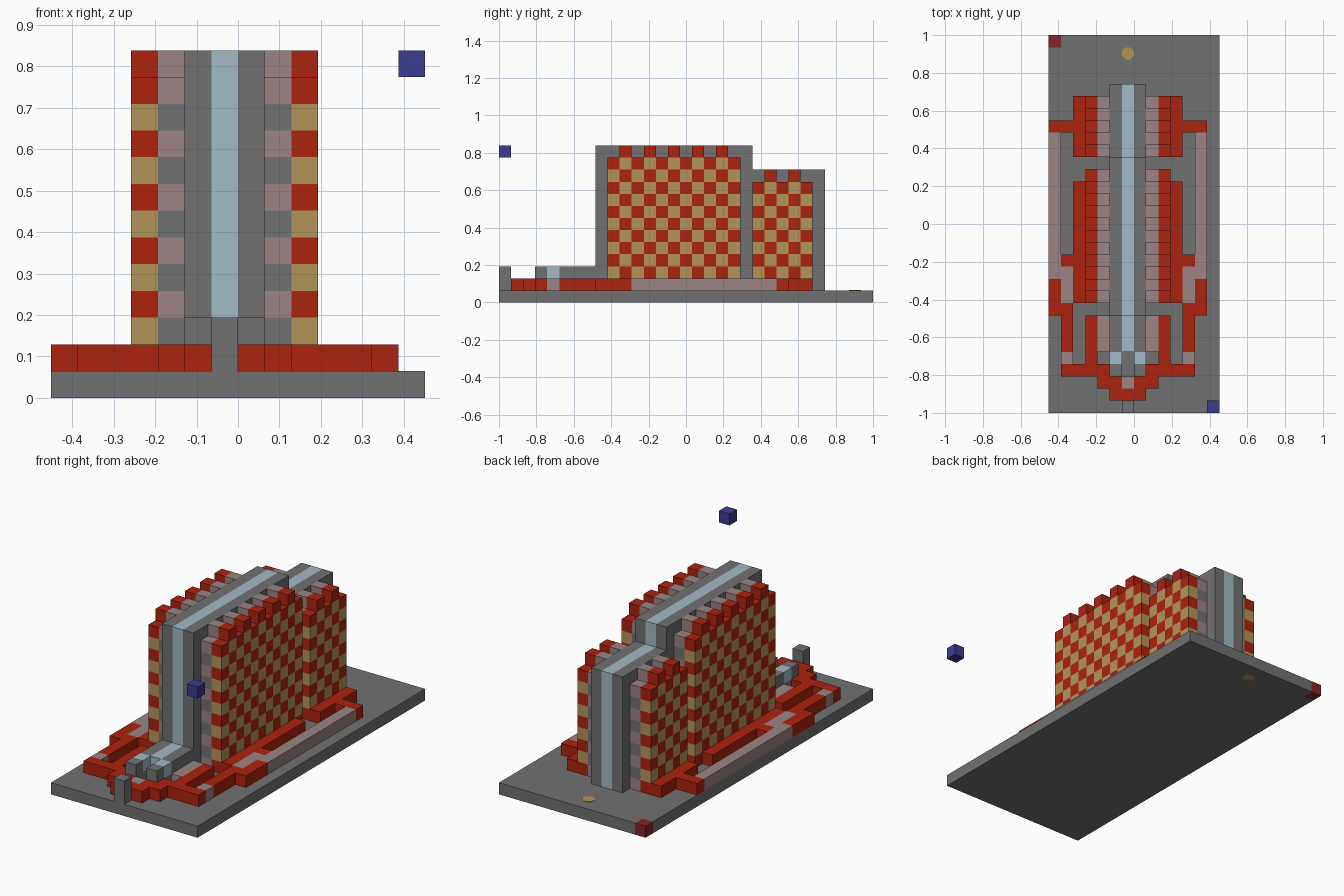
import bpy
import bmesh
from math import pi
from mathutils import Matrix, Vector

if "Cube" in bpy.data.objects:
    bpy.data.objects.remove(bpy.data.objects["Cube"], do_unlink=True)

U = 2 / 31                       # edge of one block
ORIGIN = Vector((-7 * U, -1, 0))
AXIS = 12                        # block column i mirrors to AXIS - i

COLOURS = {
    "stone_grey": (0.165, 0.165, 0.165),
    "brick_red": (0.413, 0.016, 0.0045),
    "sand": (0.456, 0.296, 0.102),
    "dusty_pink": (0.328, 0.231, 0.231),
    "pale_blue": (0.362, 0.497, 0.552),
    "deep_blue": (0.045, 0.045, 0.279),
    "dark_red": (0.238, 0.018, 0.018),
}


def make_material(name, rgb):
    mat = bpy.data.materials.new(name)
    mat.use_nodes = True
    mat.diffuse_color = (*rgb, 1)
    bsdf = next(n for n in mat.node_tree.nodes if n.type == "BSDF_PRINCIPLED")
    bsdf.inputs["Base Color"].default_value = (*rgb, 1)
    return mat


MATS = {n: make_material(n, c) for n, c in COLOURS.items()}


def finish(name, bm, colours):
    mesh = bpy.data.meshes.new(name)
    bmesh.ops.recalc_face_normals(bm, faces=bm.faces)
    bm.to_mesh(mesh)
    bm.free()
    for c in colours:
        mesh.materials.append(MATS[c])
    obj = bpy.data.objects.new(name, mesh)
    bpy.context.collection.objects.link(obj)
    return obj


def span(i0, i1, j0, j1, k0, k1):
    """All block cells in an inclusive range."""
    return {(i, j, k) for i in range(i0, i1 + 1)
            for j in range(j0, j1 + 1) for k in range(k0, k1 + 1)}


def blocks(name, cells, rule):
    """Outer skin of a set of blocks; rule gives the colour of each one."""
    pick = rule if callable(rule) else lambda i, j, k: rule
    colours = sorted({pick(*c) for c in cells})
    bm = bmesh.new()
    for cell in sorted(cells):
        for axis in range(3):
            for side in (0, 1):
                near = list(cell)
                near[axis] += 2 * side - 1
                if tuple(near) in cells:
                    continue
                corners = []
                for a, b in ((0, 0), (1, 0), (1, 1), (0, 1)):
                    p = Vector(cell)
                    p[axis] += side
                    p[(axis + 1) % 3] += a
                    p[(axis + 2) % 3] += b
                    corners.append(bm.verts.new(ORIGIN + p * U))
                if not side:
                    corners.reverse()
                bm.faces.new(corners).material_index = colours.index(pick(*cell))
    bmesh.ops.remove_doubles(bm, verts=bm.verts, dist=U / 100)
    return finish(name, bm, colours)


def both_sides(name, cells, rule):
    blocks("right_" + name, cells, rule)
    blocks("left_" + name, {(AXIS - i, j, k) for i, j, k in cells}, rule)


# Base slab with one dark corner block
blocks("base", span(0, 13, 0, 30, 0, 0),
       lambda i, j, k: "dark_red" if (i, j) == (0, 30) else "stone_grey")

# Small round inlay showing on the top and underside of the slab
bm = bmesh.new()
turn = Matrix.Rotation(pi / 8, 4, "Z")
for z in (0.001, U):
    place = Matrix.Translation(ORIGIN + Vector((6.5 * U, 29.5 * U, z)))
    bmesh.ops.create_cone(bm, cap_ends=True, segments=8, radius1=U * 0.53,
                          radius2=U * 0.53, depth=0.004, matrix=place @ turn)
finish("base_inlay", bm, ["sand"])

# Floating marker and front post
blocks("floating_marker", {(13, 0, 12)}, "deep_blue")
blocks("front_post", span(6, 6, 0, 0, 1, 2), "stone_grey")

# Tall central spine: stone sides around a blue core, lower at the back
blocks("spine", span(5, 7, 8, 20, 1, 12) | span(5, 7, 21, 26, 1, 10),
       lambda i, j, k: "pale_blue" if i == 6 else "stone_grey")

# Low channel in front of the spine, forking at its end
blocks("front_channel",
       span(5, 7, 5, 7, 1, 2) | span(5, 5, 3, 4, 1, 2) | span(7, 7, 3, 4, 1, 2),
       lambda i, j, k: "pale_blue" if k == 2 and (i == 6) != (j == 4)
       else "stone_grey")


# Chequered battlement walls, two layers per side
def wall_colour(i, j, k):
    outer = i in (3, 9)
    if k == 1 or (j + k) % 2 == 0:
        return "brick_red" if outer else "dusty_pink"
    return "sand" if outer else "stone_grey"


for label, j0, j1, top in (("front", 9, 19, 11), ("back", 21, 25, 9)):
    wall = span(3, 4, j0, j1, 1, top)
    wall |= {c for c in span(3, 4, j0, j1, top + 1, top + 1) if c[1] % 2 == 0}
    both_sides(label + "_wall", wall, wall_colour)

# Low red footing along the outside of the walls
both_sides("front_footing", span(2, 2, 9, 18, 1, 1) | {(1, 12, 1)}, "brick_red")
both_sides("back_footing", span(2, 2, 21, 25, 1, 1) | span(0, 1, 23, 23, 1, 1),
           "brick_red")

# Low pink outer strip
both_sides("outer_strip", span(0, 0, 11, 22, 1, 1) | span(1, 1, 9, 11, 1, 1),
           "dusty_pink")

# Red kerb stepping in toward the front, with pink corner blocks
both_sides("kerb", span(0, 0, 8, 10, 1, 1) | span(1, 1, 4, 8, 1, 1)
           | span(1, 4, 3, 3, 1, 1) | span(3, 3, 4, 7, 1, 1)
           | span(4, 5, 2, 2, 1, 1),
           lambda i, j, k: "dusty_pink" if j == 4 and i in (1, 11) else "brick_red")
both_sides("channel_bank", span(4, 4, 5, 7, 1, 1), "dusty_pink")
blocks("front_kerb", span(5, 7, 1, 1, 1, 1) | {(6, 2, 1)},
       lambda i, j, k: "dusty_pink" if j == 2 else "brick_red")
